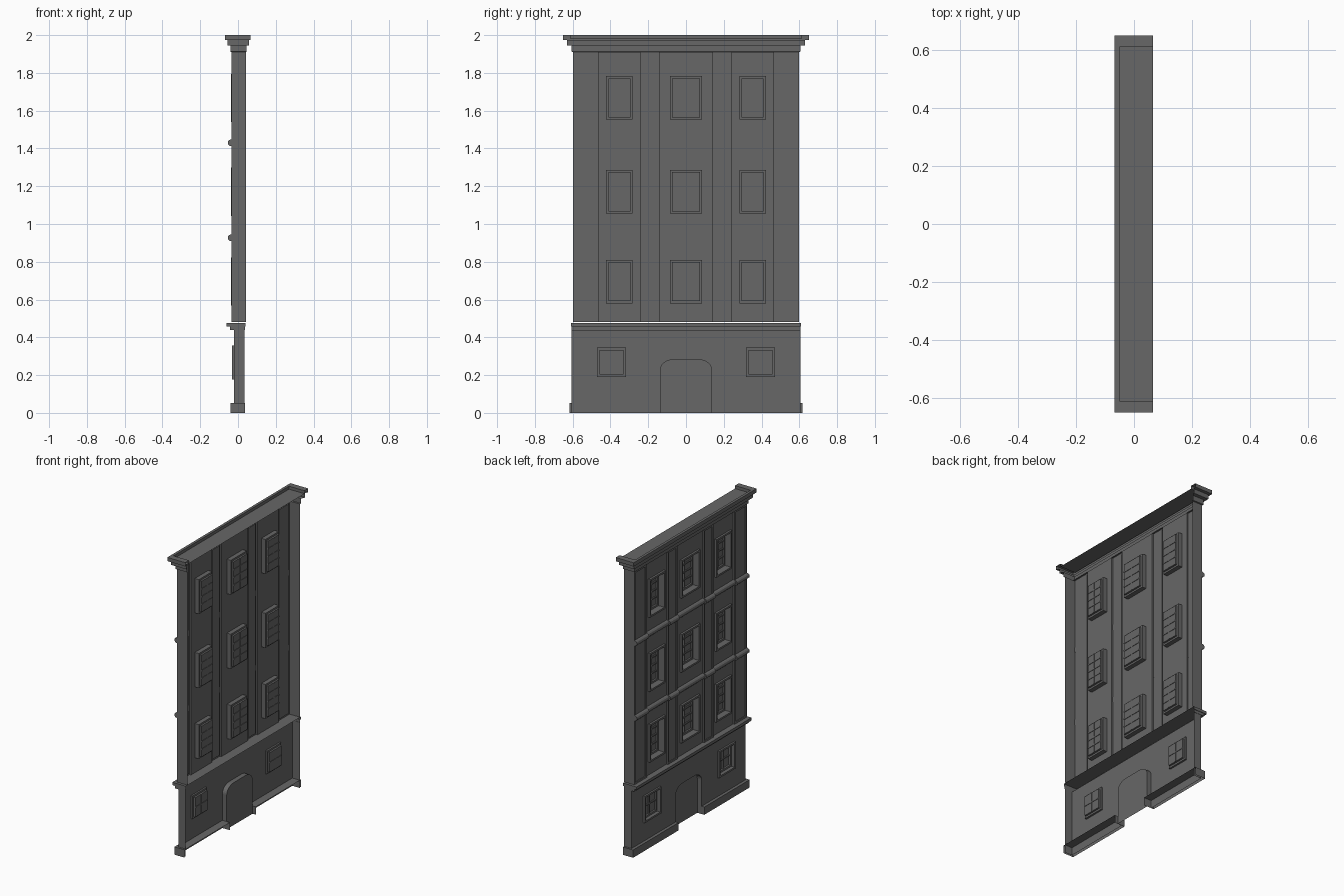
import bpy, bmesh, math

if "Cube" in bpy.data.objects:
    bpy.data.objects.remove(bpy.data.objects["Cube"])

stone = bpy.data.materials.new("dark_stone")
stone.diffuse_color = (0.135, 0.135, 0.135, 1)
stone.use_nodes = True
stone.node_tree.nodes["Principled BSDF"].inputs["Base Color"].default_value = stone.diffuse_color

def make(name, faces):
    """Mesh object from a list of polygons (lists of 3D points), welded."""
    bm = bmesh.new()
    for f in faces:
        bm.faces.new([bm.verts.new(p) for p in f])
    bmesh.ops.remove_doubles(bm, verts=bm.verts, dist=1e-5)
    bmesh.ops.recalc_face_normals(bm, faces=bm.faces)
    me = bpy.data.meshes.new(name)
    bm.to_mesh(me)
    bm.free()
    me.materials.append(stone)
    ob = bpy.data.objects.new(name, me)
    bpy.context.collection.objects.link(ob)
    return ob

def rect(r, x):
    y0, y1, z0, z1 = r
    return [(x, y0, z0), (x, y1, z0), (x, y1, z1), (x, y0, z1)]

def inset(r, d):
    return (r[0] + d, r[1] - d, r[2] + d, r[3] - d)

def bridge(a, b):
    n = len(a)
    return [[a[i], a[(i + 1) % n], b[(i + 1) % n], b[i]] for i in range(n)]

def loft(steps):
    """Nested rectangles [(rect, x)...] bridged in order and capped at the end."""
    rings = [rect(r, x) for r, x in steps]
    faces = [f for a, b in zip(rings, rings[1:]) for f in bridge(a, b)]
    return faces + [rings[-1]]

def sheet(x, outer, holes):
    """Flat wall with rectangular openings."""
    ys = sorted({v for r in [outer] + holes for v in r[:2]})
    zs = sorted({v for r in [outer] + holes for v in r[2:]})
    out = []
    for y0, y1 in zip(ys, ys[1:]):
        for z0, z1 in zip(zs, zs[1:]):
            cy, cz = (y0 + y1) / 2, (z0 + z1) / 2
            if not any(h[0] < cy < h[1] and h[2] < cz < h[3] for h in holes):
                out.append(rect((y0, y1, z0, z1), x))
    return out

def sweep(profile, y_start=0.0):
    """Profile of (front x, half width, back x, z) run round front and both ends."""
    out = []
    for s in (-1, 1):
        paths = [[(xf, s * y_start, z), (xf, s * y, z), (xb, s * y, z)] for xf, y, xb, z in profile]
        for a, b in zip(paths, paths[1:]):
            out += [[a[i], a[i + 1], b[i + 1], b[i]] for i in range(2)]
    return out

def plate(x0, x1, y0, y1, z):
    return [(x0, y0, z), (x1, y0, z), (x1, y1, z), (x0, y1, z)]

def box(x0, x1, r):
    a, b = rect(r, x0), rect(r, x1)
    return bridge(a, b) + [a, b]

def window(name, r, wall_x, front_x, glass_x, rows):
    """Raised frame, deep reveal, pane and glazing bars."""
    o, i = inset(r, -0.012), inset(r, 0.012)
    make(name, loft([(o, wall_x), (o, front_x), (r, front_x), (r, glass_x - 0.012),
                     (i, glass_x - 0.012), (i, glass_x)]))
    y0, y1, z0, z1 = i
    c, t = (y0 + y1) / 2, 0.004
    bars = [(c - t, c + t, z0, z1)]
    for k in range(1, rows):
        z = z0 + (z1 - z0) * k / rows
        bars.append((y0, y1, z - t, z + t))
    make(name + "_bars", [f for b in bars for f in box(glass_x - 0.008, glass_x + 0.003, b)])
    return r

UP, LOW = -0.024, -0.02          # wall planes of upper and ground storeys

# Upper windows
holes = []
for z0, z1 in ((0.58, 0.81), (1.055, 1.287), (1.552, 1.783)):
    for y0, y1 in ((-0.423, -0.282), (-0.085, 0.085), (0.282, 0.423)):
        holes.append(window("upper_window", (y0, y1, z0, z1), UP, -0.038, 0.018, 4))

# Pilasters with sunk panels
PIL = ((-0.597, -0.466), (-0.24, -0.142), (0.142, 0.24), (0.466, 0.597))
for y0, y1 in PIL:
    r = (y0, y1, 0.48, 1.91)
    holes.append(r)
    p = inset(r, 0.012)
    make("pilaster", loft([(r, UP), (r, -0.035), (p, -0.035), (p, -0.03)]))

# Upper wall and its end returns
wall = sheet(UP, (-0.597, 0.597, 0.48, 1.91), holes)
for y in (-0.597, 0.597):
    wall.append([(UP, y, 0.48), (0.042, y, 0.48), (0.042, y, 1.91), (UP, y, 1.91)])
make("upper_wall", wall)

# Rounded string courses, stepping forward over each pilaster
edges = [v for p in PIL for v in p]
for z in (0.927, 1.43):
    for k, (y0, y1) in enumerate(zip(edges, edges[1:])):
        x = UP if k % 2 else -0.034
        ring = [(x - 0.002 - 0.018 * math.sin(math.pi * j / 6), z + 0.018 * math.cos(math.pi * j / 6))
                for j in range(7)]
        ring = [(x, z + 0.018)] + ring + [(x, z - 0.018)]
        a, b = [[(px, y, h) for px, h in ring] for y in (y0, y1)]
        make("string_course", bridge(a, b) + [a, b])

# Ground storey windows
low_holes = [window("lower_window", (y0, y1, 0.19, 0.345), LOW, -0.032, 0.004, 2)
             for y0, y1 in ((-0.47, -0.318), (0.318, 0.47))]

# Arched doorway: outline, corner infill, reveal and door leaf
W, H, RX, RY = 0.137, 0.285, 0.075, 0.055
arc = [(W - RX + RX * math.cos(t), H - RY + RY * math.sin(t))
       for t in [math.pi / 2 * k / 8 for k in range(9)]]
outline = [(W, 0)] + arc + [(-y, z) for y, z in reversed(arc)] + [(-W, 0)]
front = [(LOW, y, z) for y, z in outline]
back = [(0.012, y, z) for y, z in outline]
make("door", [[front[i], front[i + 1], back[i + 1], back[i]] for i in range(len(front) - 1)] + [back])

# Ground storey wall
low_holes.append((-W, W, 0, H))
wall = sheet(LOW, (-0.605, 0.605, 0.0, 0.44), low_holes)
for s in (-1, 1):
    wall += [[(LOW, s * W, H), (LOW, s * a[0], a[1]), (LOW, s * b[0], b[1])]
             for a, b in zip(arc, arc[1:])]
    y = s * 0.605
    wall.append([(LOW, y, 0), (0.035, y, 0), (0.035, y, 0.44), (LOW, y, 0.44)])
make("lower_wall", wall)

# Plinth with full-depth top, broken at the doorway
plinth = sweep([(-0.04, 0.618, 0.036, 0), (-0.04, 0.618, 0.036, 0.052)], W)
for s in (-1, 1):
    plinth.append(plate(-0.04, 0.036, s * W, s * 0.618, 0.052))
    y = s * W
    plinth.append([(-0.04, y, 0), (0.036, y, 0), (0.036, y, 0.052), (-0.04, y, 0.052)])
make("plinth", plinth)

# Stepped ledge above the ground storey, with full-depth top
make("ledge", sweep([(LOW, 0.605, 0.035, 0.44), (-0.042, 0.607, 0.037, 0.44), (-0.042, 0.607, 0.037, 0.458),
                     (-0.06, 0.61, 0.04, 0.458), (-0.06, 0.61, 0.04, 0.477)])
     + [plate(-0.06, 0.04, -0.61, 0.61, 0.477)])

# Stepped cornice with raised rim
make("cornice", sweep([(UP, 0.597, 0.042, 1.91), (-0.04, 0.605, 0.045, 1.912), (-0.04, 0.605, 0.045, 1.945),
                       (-0.056, 0.63, 0.058, 1.945), (-0.056, 0.63, 0.058, 1.975), (-0.068, 0.652, 0.065, 1.975),
                       (-0.068, 0.652, 0.065, 2.0), (-0.05, 0.612, 0.065, 2.0), (-0.05, 0.612, 0.065, 1.98)]))
make("roof_plate", [plate(-0.05, 0.065, -0.612, 0.612, 1.98)])
